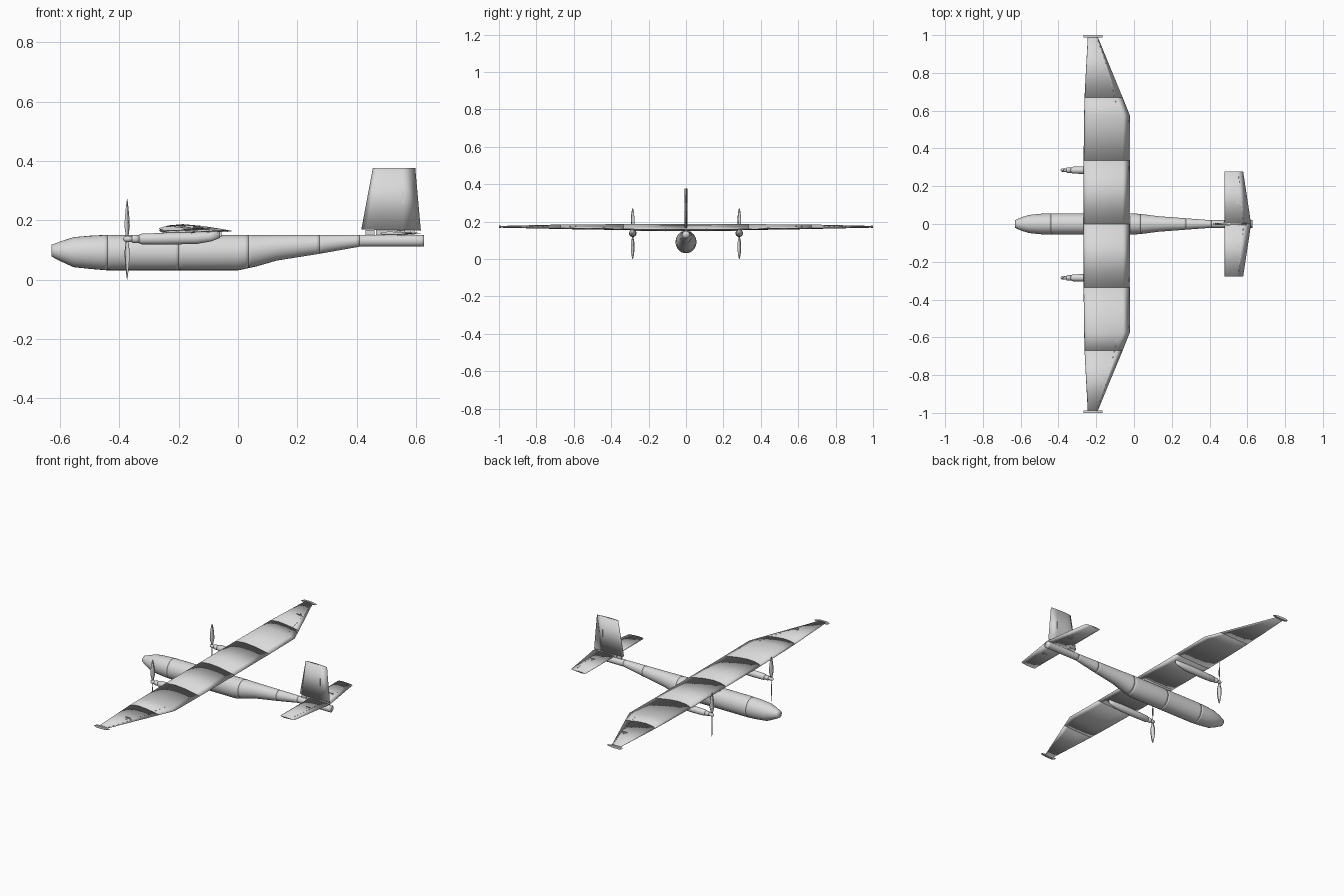
import bpy, bmesh, math
from mathutils import Vector, Matrix

if "Cube" in bpy.data.objects:
    bpy.data.objects.remove(bpy.data.objects["Cube"])

grey = bpy.data.materials.new("light_grey")
grey.diffuse_color = (0.7, 0.7, 0.7, 1)
grey.use_nodes = True
grey.node_tree.nodes["Principled BSDF"].inputs["Base Color"].default_value = grey.diffuse_color


def finish(name, bm, smooth=True):
    bmesh.ops.recalc_face_normals(bm, faces=bm.faces[:])
    for f in bm.faces:
        f.smooth = smooth
    me = bpy.data.meshes.new(name)
    bm.to_mesh(me)
    bm.free()
    me.materials.append(grey)
    ob = bpy.data.objects.new(name, me)
    bpy.context.collection.objects.link(ob)
    return ob


def loft(name, rings, smooth=True):
    """Skin a list of equal-length point rings and cap both ends."""
    bm = bmesh.new()
    vs = [[bm.verts.new(p) for p in r] for r in rings]
    n = len(vs[0])
    for a, b in zip(vs, vs[1:]):
        for i in range(n):
            bm.faces.new((a[i], a[(i + 1) % n], b[(i + 1) % n], b[i]))
    bm.faces.new(vs[0])
    bm.faces.new(vs[-1])
    return finish(name, bm, smooth)


def boxes(name, items):
    """One object from (centre, size, z-rotation) boxes."""
    bm = bmesh.new()
    for c, s, rot in items:
        m = Matrix.Translation(c) @ Matrix.Rotation(rot, 4, 'Z') @ Matrix.Diagonal((*s, 1))
        bmesh.ops.create_cube(bm, size=1, matrix=m)
    return finish(name, bm, False)


def lerp(table, x):
    """Piecewise linear interpolation of rows (key, values...)."""
    if x <= table[0][0]:
        return table[0][1:]
    for a, b in zip(table, table[1:]):
        if x <= b[0]:
            k = (x - a[0]) / (b[0] - a[0])
            return [p + (q - p) * k for p, q in zip(a[1:], b[1:])]
    return table[-1][1:]


def oval(x, yc, zb, zt, hw, n=28):
    zc, hz = (zb + zt) / 2, (zt - zb) / 2
    return [(x, yc + hw * math.cos(2 * math.pi * i / n), zc + hz * math.sin(2 * math.pi * i / n))
            for i in range(n)]


# Fuselage: x, bottom, top, half width; built as separate tube sections
body = [(-0.63, 0.078, 0.117, 0.02), (-0.595, 0.06, 0.13, 0.036), (-0.555, 0.042, 0.143, 0.048),
        (-0.5, 0.036, 0.148, 0.054), (-0.44, 0.031, 0.151, 0.056), (0.0, 0.031, 0.151, 0.056),
        (0.06, 0.044, 0.151, 0.05), (0.13, 0.064, 0.151, 0.041), (0.275, 0.087, 0.151, 0.03),
        (0.41, 0.111, 0.151, 0.02), (0.628, 0.111, 0.151, 0.02)]
seams = [-0.63, -0.44, -0.2, 0.035, 0.275, 0.41, 0.628]
names = ["nose", "front_fuselage", "middle_fuselage", "rear_fuselage", "tail_cone", "tail_boom"]
for name, a, b in zip(names, seams, seams[1:]):
    xs = {a, a + 0.012, b - 0.012, b} | {r[0] for r in body if a + 0.012 < r[0] < b - 0.012}
    loft(name, [oval(x, 0, *lerp(body, x)) for x in sorted(xs)])

# Wing: y, leading edge, trailing edge, thickness scale, height
plan = [(0, -0.267, -0.022, 1, 0.166), (0.335, -0.267, -0.022, 0.97, 0.166),
        (0.575, -0.264, -0.022, 0.85, 0.168), (0.67, -0.262, -0.06, 0.75, 0.169),
        (0.99, -0.245, -0.192, 0.3, 0.171)]
upper = [(0, 0), (0.04, 0.01), (0.14, 0.017), (0.33, 0.021), (0.6, 0.015), (0.85, 0.004), (1, -0.004)]
lower = [(0.85, -0.006), (0.6, -0.009), (0.3, -0.011), (0.1, -0.01), (0.03, -0.006)]


def airfoil(y, side):
    le, te, s, z = lerp(plan, y)
    return [(le + (te - le) * t, side * y, z + h * s) for t, h in upper + lower]


panels = [("inner", (0, 0.335)), ("middle", (0.335, 0.575, 0.67)), ("outer", (0.67, 0.99))]
for side, sn in ((1, "left"), (-1, "right")):
    for pn, ys in panels:
        loft(f"{sn}_{pn}_wing", [airfoil(y, side) for y in ys])

    # Wing tip plates
    loft(f"{sn}_wing_tip", [[(-0.268, side * y, 0.172), (-0.25, side * y, 0.179), (-0.2, side * y, 0.178),
                             (-0.168, side * y, 0.171), (-0.2, side * y, 0.165), (-0.25, side * y, 0.165)]
                            for y in (0.988, 1.0)], False)

    # Aileron hinges and control horn
    hinge = []
    for i in range(14):
        y = 0.59 + i * 0.029
        le, te, s, z = lerp(plan, y)
        t = 0.76 + 0.14 * i / 13
        x = le + (te - le) * t
        hinge.append(((x, side * y, z + s * lerp(upper, t)[0]), (0.003, 0.009, 0.002), side * 0.28))
    hinge += [((-0.165, side * 0.82, 0.174), (0.03, 0.003, 0.016), 0),
              ((-0.168, side * 0.83, 0.174), (0.008, 0.018, 0.008), 0)]
    boxes(f"{sn}_aileron_hinges", hinge)

    # Engine pod, motor and spinner
    yc, zc = side * 0.285, 0.137
    pod = [(-0.335, 0.123, 0.151, 0.013), (-0.325, 0.119, 0.155, 0.018), (-0.26, 0.118, 0.157, 0.02),
           (-0.14, 0.12, 0.16, 0.019), (-0.09, 0.129, 0.16, 0.012), (-0.06, 0.141, 0.16, 0.004)]
    loft(f"{sn}_engine_pod", [oval(r[0], yc, *r[1:], 20) for r in pod])
    loft(f"{sn}_motor", [oval(x, yc, zc - r, zc + r, r, 16)
                         for x, r in ((-0.358, 0.012), (-0.354, 0.014), (-0.333, 0.014))])
    loft(f"{sn}_spinner", [oval(x, yc, zc - r, zc + r, r, 16)
                           for x, r in ((-0.388, 0.002), (-0.384, 0.007), (-0.376, 0.01), (-0.356, 0.01))])

    # Two-blade propeller: radius, chord, pitch
    blade = [(0.004, 0.01, 60), (0.02, 0.014, 55), (0.045, 0.026, 45), (0.075, 0.025, 36),
             (0.105, 0.018, 30), (0.128, 0.009, 26), (0.136, 0.002, 24)]
    for up, bn in ((1, "upper"), (-1, "lower")):
        rings = []
        for r, c, p in blade:
            p = math.radians(p)
            d = Vector((math.sin(p), up * math.cos(p), 0))
            n = Vector((math.cos(p), -up * math.sin(p), 0))
            o = Vector((-0.374, yc, 0.136 + up * r))
            t = 0.1 * c + 0.0005
            rings.append([o - d * c / 2, o + n * t, o + d * c / 2, o - n * t])
        loft(f"{sn}_{bn}_propeller_blade", rings)

# Wing saddle joining wing and fuselage
boxes("wing_saddle", [((-0.15, 0, 0.15), (0.19, 0.05, 0.022), 0)])

# Thin symmetric section shared by tail surfaces: fraction of chord, half thickness
thin = [(0, 0), (0.08, 0.6), (0.3, 1), (0.7, 0.7), (1, 0.15), (0.7, -0.7), (0.3, -1), (0.08, -0.6)]

# Tailplane halves with hinges and horns
for side, sn in ((1, "left"), (-1, "right")):
    rings = [[(0.478 + (te - 0.478) * t, side * y, 0.156 + h * 0.006) for t, h in thin]
             for y, te in ((0, 0.62), (0.277, 0.578))]
    loft(f"{sn}_tailplane", rings)
    items = [((0.577 - i * 0.0025, side * (0.03 + i * 0.024), 0.1595), (0.003, 0.01, 0.003), side * 0.12)
             for i in range(10)]
    items += [((0.55, side * 0.11, 0.156), (0.028, 0.003, 0.018), 0),
              ((0.548, side * 0.118, 0.156), (0.008, 0.016, 0.012), 0)]
    boxes(f"{sn}_elevator_hinges", items)

# Fin, its foot and the rudder horn
loft("tail_fin", [[(a + (b - a) * t, h * 0.007, z + k * (t - 0.5)) for t, h in thin]
                  for z, a, b, k in ((0.167, 0.416, 0.617, -0.004), (0.377, 0.455, 0.598, 0))])
boxes("fin_foot", [((0.53, 0, 0.159), (0.13, 0.01, 0.018), 0),
                   ((0.445, 0, 0.158), (0.03, 0.008, 0.02), 0)])
boxes("rudder_horn", [((0.556, 0, 0.277), (0.004, 0.018, 0.045), 0)])
